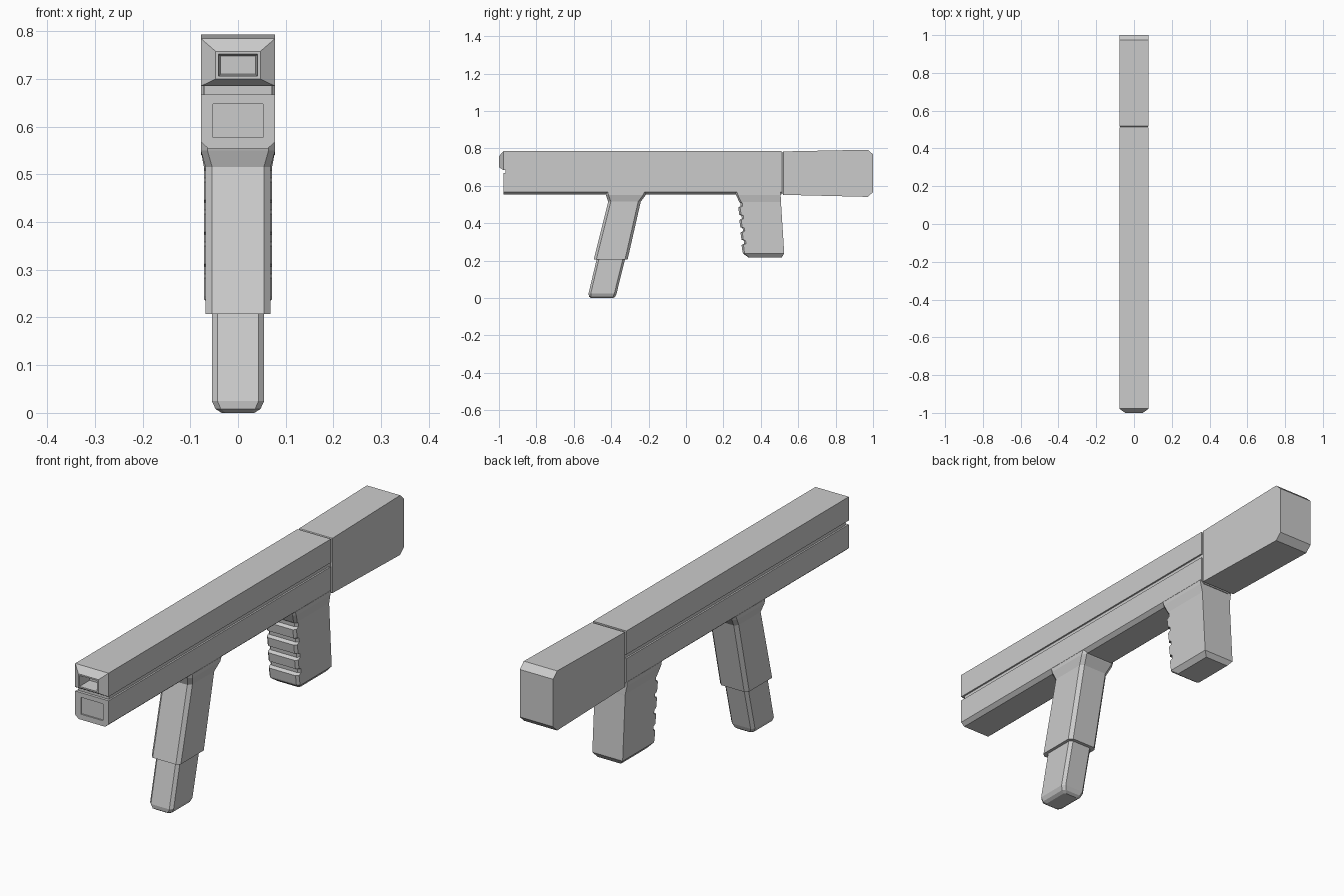
import bpy, bmesh


def loft(name, rings):
    """Skin a list of equal-length point rings and cap both ends."""
    bm = bmesh.new()
    loops = [[bm.verts.new(p) for p in ring] for ring in rings]
    for a, b in zip(loops, loops[1:]):
        n = len(a)
        for i in range(n):
            bm.faces.new((a[i], a[(i + 1) % n], b[(i + 1) % n], b[i]))
    bm.faces.new(loops[0])
    bm.faces.new(loops[-1])
    bmesh.ops.recalc_face_normals(bm, faces=bm.faces)
    mesh = bpy.data.meshes.new(name)
    bm.to_mesh(mesh)
    bm.free()
    obj = bpy.data.objects.new(name, mesh)
    bpy.context.collection.objects.link(obj)
    return obj


def rect(y, hx, z0, z1):
    """Rectangle facing along y."""
    return [(-hx, y, z0), (hx, y, z0), (hx, y, z1), (-hx, y, z1)]


def section(z, y0, y1, hx, cf, cb=0.0):
    """Horizontal section with front (cf) and optional back (cb) corner chamfers."""
    half = [(hx - cf, y0), (hx, y0 + cf)]
    half += [(hx - cb, y1)] if cb == 0 else [(hx, y1 - cb), (hx - cb, y1)]
    pts = half + [(-x, y) for x, y in reversed(half)]
    return [(x, y, z) for x, y in pts]


# Upper body with tapered, hollow muzzle
loft("upper_body", [
    rect(0.51, 0.078, 0.685, 0.785),
    rect(-0.977, 0.078, 0.685, 0.785),
    rect(-1.0, 0.047, 0.70, 0.758),
    rect(-1.0, 0.041, 0.706, 0.752),
    rect(-0.94, 0.037, 0.710, 0.748),
])

# Recessed core that forms the side groove
loft("groove_core", [rect(-0.965, 0.071, 0.65, 0.70), rect(0.515, 0.071, 0.65, 0.70)])


# Lower body with chamfered underside and recessed front panel
def lower_ring(y):
    half = [(0.078, 0.668), (0.078, 0.568), (0.062, 0.554)]
    return [(x, y, z) for x, z in half + [(-x, z) for x, z in reversed(half)]]


def panel_ring(y):
    half = [(0.052, 0.648), (0.052, 0.612), (0.052, 0.577)]
    return [(x, y, z) for x, z in half + [(-x, z) for x, z in reversed(half)]]


loft("lower_body", [lower_ring(0.51), lower_ring(-0.977), panel_ring(-0.977), panel_ring(-0.971)])

# Rear block, slightly flared towards the back
loft("rear_block", [
    rect(0.50, 0.072, 0.56, 0.779),
    rect(0.514, 0.072, 0.56, 0.779),
    rect(0.52, 0.078, 0.552, 0.784),
    rect(0.973, 0.078, 0.541, 0.793),
    rect(1.0, 0.078, 0.567, 0.768),
])

# Forward grip, flared into the body
loft("forward_grip", [
    section(0.567, -0.432, -0.208, 0.078, 0.014, 0.014),
    section(0.550, -0.428, -0.216, 0.078, 0.014, 0.014),
    section(0.515, -0.416, -0.242, 0.068, 0.014, 0.014),
    section(0.207, -0.493, -0.312, 0.068, 0.014, 0.014),
])

# Narrower insert below the forward grip
loft("grip_insert", [
    section(0.24, -0.470, -0.318, 0.055, 0.012, 0.012),
    section(0.025, -0.521, -0.371, 0.055, 0.012, 0.012),
    section(0.008, -0.519, -0.378, 0.047, 0.011, 0.011),
    section(0.0, -0.507, -0.389, 0.034, 0.008, 0.008),
])

# Rear grip with stepped finger ridges on its front
rings = [section(0.567, 0.262, 0.506, 0.078, 0.01),
         section(0.550, 0.268, 0.506, 0.078, 0.01),
         section(0.513, 0.285, 0.508, 0.071, 0.01)]
pitch = 0.067
for k in range(4):
    top = 0.508 - k * pitch
    for dz, depth in ((0.0, 0.014), (0.016, 0.014), (0.024, 0.0), (0.062, 0.002)):
        z = top - dz
        t = (0.51 - z) / 0.27
        rings.append(section(z, 0.277 + 0.024 * t + depth, 0.508 + 0.017 * t, 0.071, 0.01))
rings += [section(0.238, 0.305, 0.525, 0.071, 0.01),
          section(0.218, 0.333, 0.512, 0.054, 0.008)]
loft("rear_grip", rings)
